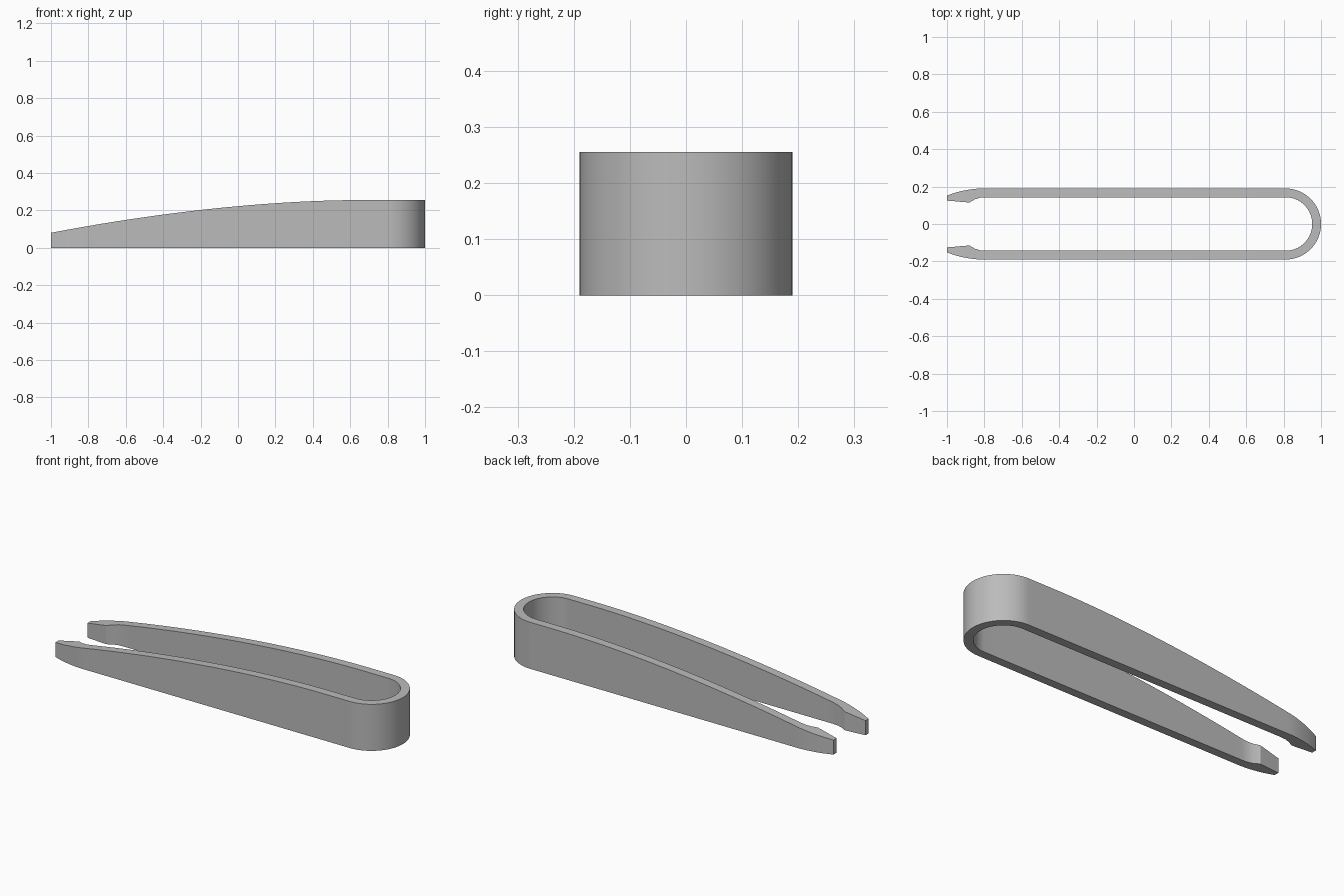
import bpy, bmesh, math

cube = bpy.data.objects.get("Cube")
if cube:
    bpy.data.objects.remove(cube, do_unlink=True)

steel = bpy.data.materials.new("grey steel")
steel.use_nodes = True
grey = (0.5, 0.5, 0.5, 1)
steel.diffuse_color = grey
steel.node_tree.nodes["Principled BSDF"].inputs["Base Color"].default_value = grey

R_OUT, R_IN, BEND_X = 0.19, 0.143, 0.81


def top_height(x):
    """Height of the curved upper edge, level near the bend."""
    return 0.255 - 0.175 * (max(0, 0.65 - x) / 1.65) ** 1.8


# One half of the U: (outer point, inner point) from gripping tip to bend
tip = [(-1, 0.152, 0.125), (-0.96, 0.166, 0.122), (-0.92, 0.177, 0.118),
       (-0.88, 0.184, 0.115), (-0.85, 0.188, 0.132), (-0.82, 0.19, 0.141)]
half = [((x, o), (x, i)) for x, o, i in tip]
ARM = 30
for k in range(ARM):
    x = -0.79 + (BEND_X + 0.79) * k / ARM
    half.append(((x, R_OUT), (x, R_IN)))
BEND = 20
for k in range(BEND + 1):
    a = math.pi / 2 * (1 - k / BEND)
    c, s = math.cos(a), math.sin(a)
    half.append(((BEND_X + R_OUT * c, R_OUT * s), (BEND_X + R_IN * c, R_IN * s)))

# Mirror to the other arm
path = half + [tuple((x, -y) for x, y in pair) for pair in reversed(half[:-1])]

# Sweep a four-cornered wall section along the path
bm = bmesh.new()
sections = []
for (ox, oy), (ix, iy) in path:
    sections.append([bm.verts.new(p) for p in (
        (ox, oy, 0), (ox, oy, top_height(ox)), (ix, iy, top_height(ix)), (ix, iy, 0))])
for a, b in zip(sections, sections[1:]):
    for j in range(4):
        n = (j + 1) % 4
        bm.faces.new((a[j], a[n], b[n], b[j]))
bm.faces.new(sections[0])
bm.faces.new(sections[-1])
bmesh.ops.recalc_face_normals(bm, faces=bm.faces)

mesh = bpy.data.meshes.new("tweezer_body")
bm.to_mesh(mesh)
bm.free()
mesh.materials.append(steel)
body = bpy.data.objects.new("tweezer_body", mesh)
bpy.context.collection.objects.link(body)

# Smooth bend with crisp rims
bpy.ops.object.select_all(action='DESELECT')
body.select_set(True)
bpy.context.view_layer.objects.active = body
bpy.ops.object.shade_smooth_by_angle(angle=math.radians(30))
